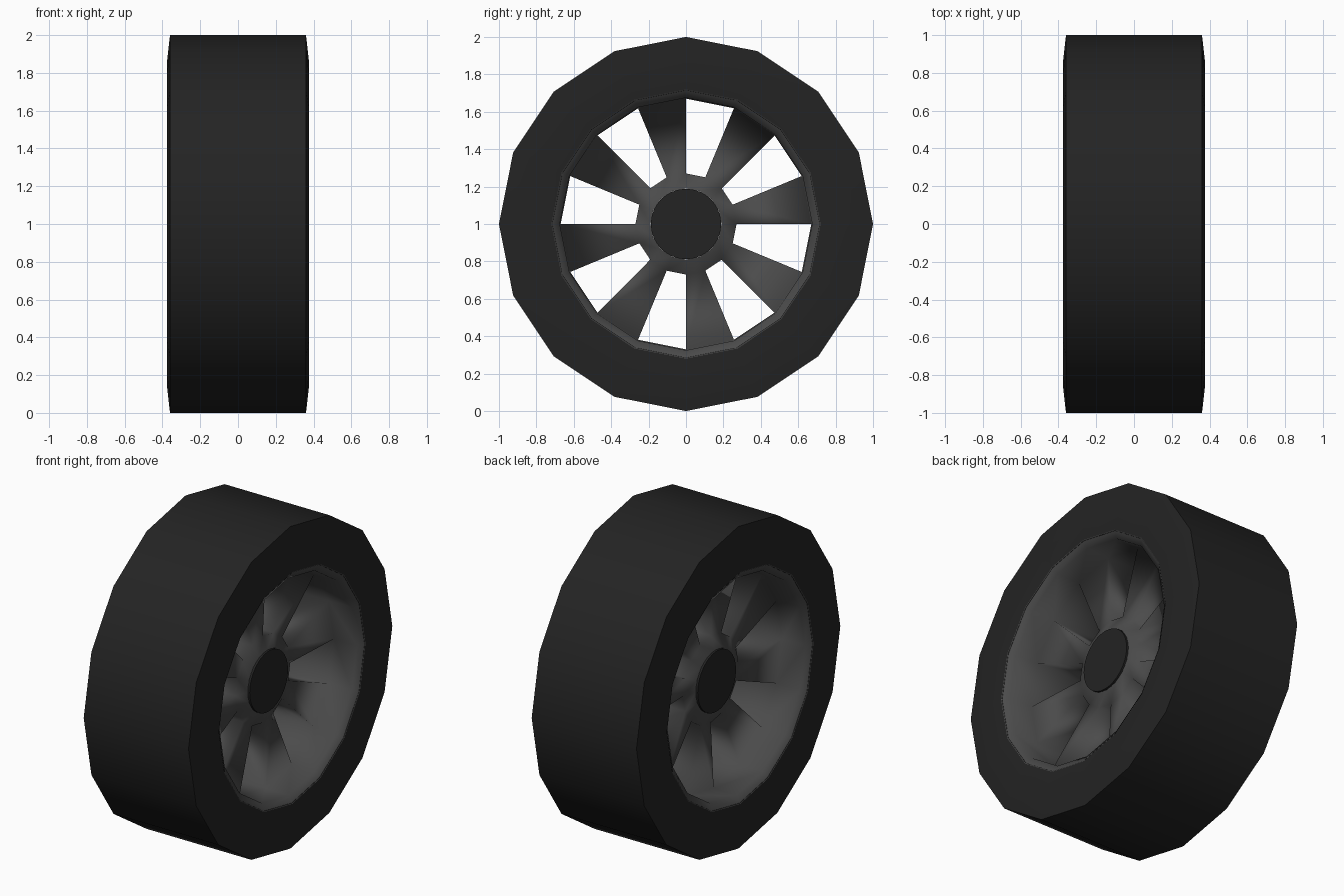
import bpy, bmesh, math

if "Cube" in bpy.data.objects:
    bpy.data.objects.remove(bpy.data.objects["Cube"])

SIDES = 16


def material(name, v):
    m = bpy.data.materials.new(name)
    m.diffuse_color = (v, v, v, 1)
    m.use_nodes = True
    m.node_tree.nodes["Principled BSDF"].inputs["Base Color"].default_value = m.diffuse_color
    return m


rubber = material("black rubber", 0.017)
metal = material("dark grey metal", 0.07)


def finish(bm, name, mat, angle=None):
    bmesh.ops.remove_doubles(bm, verts=bm.verts, dist=1e-5)
    bmesh.ops.recalc_face_normals(bm, faces=bm.faces)
    me = bpy.data.meshes.new(name)
    bm.to_mesh(me)
    bm.free()
    ob = bpy.data.objects.new(name, me)
    bpy.context.collection.objects.link(ob)
    me.materials.append(mat)
    for p in me.polygons:
        p.use_smooth = True
    if angle:
        bpy.ops.object.select_all(action='DESELECT')
        ob.select_set(True)
        bpy.context.view_layer.objects.active = ob
        bpy.ops.object.shade_smooth_by_angle(angle=math.radians(angle))
    return ob


def point(x, r, step, sides=SIDES):
    a = math.tau * step / sides
    return (x, r * math.cos(a), 1 + r * math.sin(a))


def quad(bm, *pts):
    bm.faces.new([bm.verts.new(p) for p in pts])


def band(bm, p, q, i, sides=SIDES):
    """One sector of the surface between profile points p and q (x, radius)."""
    quad(bm, point(*p, i, sides), point(*q, i, sides),
         point(*q, i + 1, sides), point(*p, i + 1, sides))


# Tyre: ring of revolution around the x axis
half = [(0.36, 1.0), (0.377, 0.85), (0.37, 0.715), (0.3, 0.69)]
profile = half + [(-x, r) for x, r in reversed(half)]
bm = bmesh.new()
for i in range(SIDES):
    for k, p in enumerate(profile):
        band(bm, p, profile[(k + 1) % len(profile)], i)
finish(bm, "tyre", rubber, 60)

# Rim: barrel with alternating spokes and open slots
LIP, EDGE, OUT, IN, NECK = (0.372, 0.72), (0.345, 0.675), (0.19, 0.67), (0.17, 0.27), (0.2, 0.19)


def flip(p):
    return (-p[0], p[1])


bm = bmesh.new()
for i in range(SIDES):
    spoke = i % 2 == 0
    for side in (lambda p: p, flip):
        band(bm, side(LIP), side(EDGE), i)
        band(bm, side(EDGE), side(OUT), i)
        band(bm, side(IN), side(NECK), i)
        if spoke:
            band(bm, side(OUT), side(IN), i)
    if not spoke:
        band(bm, OUT, flip(OUT), i)   # barrel seen through the slot
        band(bm, IN, flip(IN), i)     # hub wall
    # spoke side wall
    quad(bm, point(*OUT, i), point(*IN, i), point(*flip(IN), i), point(*flip(OUT), i))
finish(bm, "spoked_rim", metal)

# Hub cap: cylinder showing on both sides
bm = bmesh.new()
for i in range(32):
    band(bm, (0.212, 0.188), (-0.212, 0.188), i, 32)
for x in (0.212, -0.212):
    bm.faces.new([bm.verts.new(point(x, 0.188, i, 32)) for i in range(32)])
finish(bm, "hub_cap", rubber, 30)
